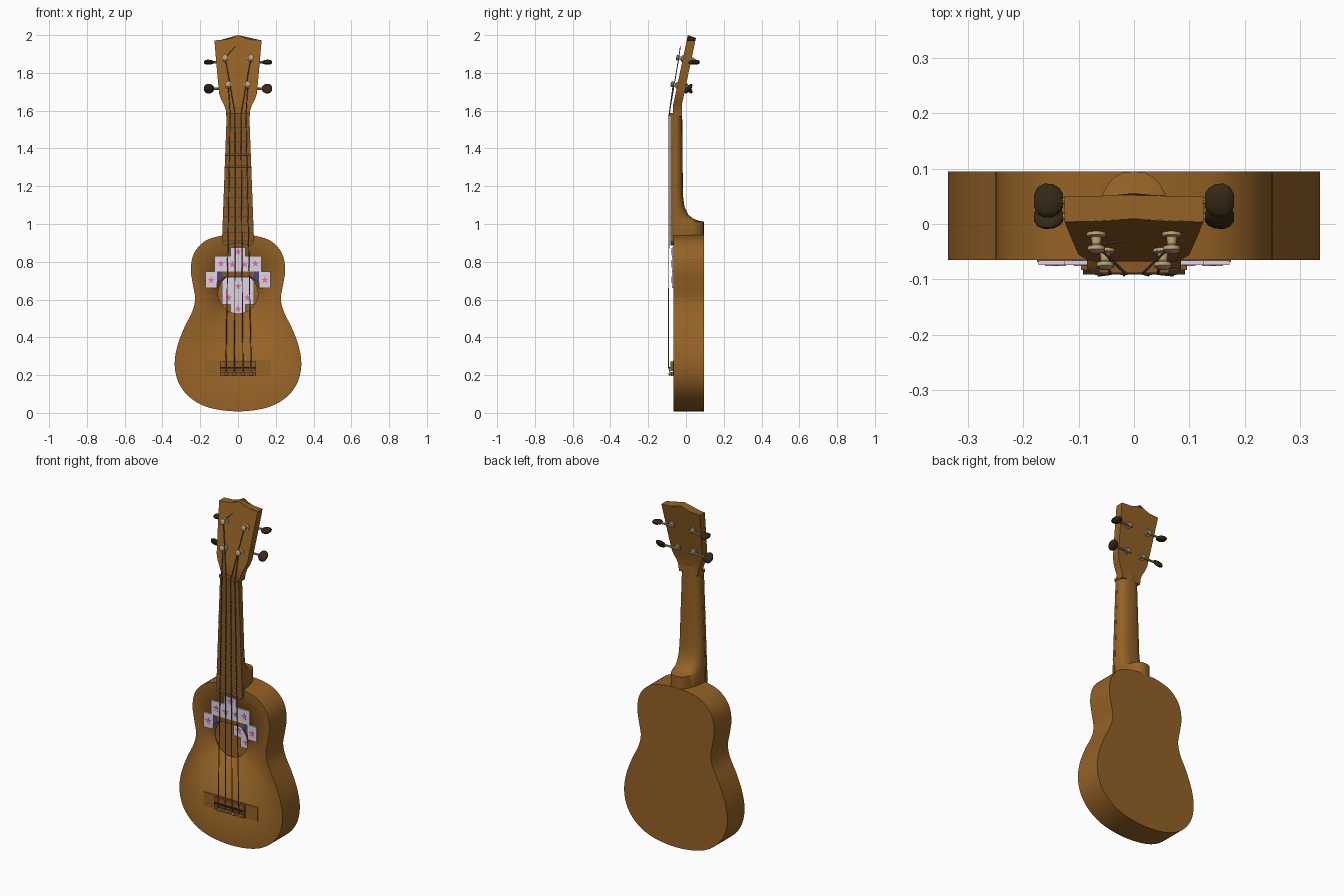
import bpy, bmesh, math
from mathutils import Vector

cube = bpy.data.objects.get("Cube")
if cube:
    bpy.data.objects.remove(cube, do_unlink=True)


def material(name, r, g, b):
    m = bpy.data.materials.new(name)
    m.use_nodes = True
    m.diffuse_color = (r, g, b, 1)
    m.node_tree.nodes["Principled BSDF"].inputs["Base Color"].default_value = (r, g, b, 1)
    return m


WOOD = material("warm wood", 0.30, 0.122, 0.019)
BOARD = material("fretboard wood", 0.25, 0.10, 0.017)
DARK = material("dark button", 0.035, 0.022, 0.008)
METAL = material("pale brass", 0.52, 0.36, 0.18)
STRING = material("string grey", 0.16, 0.14, 0.12)
TILE = material("pale lilac", 0.74, 0.66, 0.76)
PINK = material("flower pink", 0.75, 0.16, 0.40)
VIOLET = material("deep violet", 0.08, 0.05, 0.22)
made = []


def finish(name, bm, mat):
    bmesh.ops.recalc_face_normals(bm, faces=bm.faces)
    mesh = bpy.data.meshes.new(name)
    bm.to_mesh(mesh)
    bm.free()
    mesh.materials.append(mat)
    ob = bpy.data.objects.new(name, mesh)
    bpy.context.collection.objects.link(ob)
    made.append(ob)
    return ob


def loft(name, rings, mat, caps=True):
    """Join closed rings of points into a skin."""
    bm = bmesh.new()
    rows = [[bm.verts.new(p) for p in ring] for ring in rings]
    n = len(rows[0])
    for a, b in zip(rows, rows[1:]):
        for i in range(n):
            j = (i + 1) % n
            bm.faces.new((a[i], a[j], b[j], b[i]))
    if caps:
        bm.faces.new(rows[0])
        bm.faces.new(rows[-1])
    return finish(name, bm, mat)


def slab(name, outline, y0, y1, mat):
    """Extrude an (x, z) outline along y."""
    return loft(name, [[(x, y, z) for x, z in outline] for y in (y0, y1)], mat)


def box(name, x0, x1, y0, y1, z0, z1, mat):
    return slab(name, [(x0, z0), (x1, z0), (x1, z1), (x0, z1)], y0, y1, mat)


def lathe(name, start, axis, profile, mat, sides=12, flat=1.0, side=None):
    """Turn (distance, radius) pairs round an axis; flat squashes across side."""
    axis = Vector(axis).normalized()
    u = Vector(side) if side else axis.orthogonal().normalized()
    v = axis.cross(u).normalized()
    rings = []
    for d, r in profile:
        rings.append([Vector(start) + axis * d + u * (r * math.cos(t)) + v * (r * flat * math.sin(t))
                      for t in (math.tau * i / sides for i in range(sides))])
    return loft(name, rings, mat)


def rod(name, a, b, r, mat, sides=6):
    d = Vector(b) - Vector(a)
    return lathe(name, a, d, [(0, r), (d.length, r)], mat, sides)


def spline(points, steps=6):
    """Smooth closed curve through the points."""
    out, n = [], len(points)
    for i in range(n):
        p = [Vector(points[(i + k) % n]) for k in (-1, 0, 1, 2)]
        for s in range(steps):
            t = s / steps
            out.append(0.5 * (2 * p[1] + (p[2] - p[0]) * t
                              + (2 * p[0] - 5 * p[1] + 4 * p[2] - p[3]) * t ** 2
                              + (3 * p[1] - p[0] - 3 * p[2] + p[3]) * t ** 3))
    return out


# Hollow body: sound hole, top, sides and back in one skin
FRONT, BACK, HOLE_Z, HOLE_R = -0.065, 0.095, 0.632, 0.105
half = [(0.15, 0.027), (0.25, 0.078), (0.312, 0.155), (0.335, 0.25), (0.322, 0.35), (0.285, 0.45),
        (0.243, 0.535), (0.227, 0.605), (0.239, 0.68), (0.25, 0.765), (0.23, 0.85), (0.17, 0.912), (0.085, 0.938)]
outline = spline([(0, 0.008)] + half + [(0, 0.942)] + [(-x, z) for x, z in reversed(half)])
centre = Vector((0, HOLE_Z))
hole = [centre + (p - centre).normalized() * HOLE_R for p in outline]
body = loft("body", [[(p.x, y, p.y) for p in ring] for ring, y in
                     ((hole, FRONT), (outline, FRONT), (outline, BACK))], WOOD, caps=False)
bm = bmesh.new()
bm.from_mesh(body.data)
bm.faces.new(sorted([v for v in bm.verts if v.co.y > 0], key=lambda v: v.index))
bmesh.ops.recalc_face_normals(bm, faces=bm.faces)
back_face = max(bm.faces, key=lambda f: f.calc_center_median().y)
if back_face.normal.y < 0:
    bmesh.ops.reverse_faces(bm, faces=bm.faces)
bm.to_mesh(body.data)
bm.free()
wall = body.modifiers.new("wall", "SOLIDIFY")
wall.thickness, wall.offset = 0.008, -1

# Neck with rounded back, flaring into the heel
NECK_Y = -0.068
neck = [(1.62, 0.066, -0.02, 1), (1.57, 0.06, -0.02, 1), (1.35, 0.068, -0.018, 1), (1.15, 0.075, -0.016, 1),
        (1.09, 0.077, -0.008, 0.95), (1.05, 0.079, 0.012, 0.8), (1.03, 0.08, 0.035, 0.65),
        (1.018, 0.08, 0.065, 0.5), (1.012, 0.08, 0.095, 0.44), (0.93, 0.08, 0.095, 0.44)]
rings = []
for z, w, back, taper in neck:
    ring = []
    for i in range(17):
        a = math.pi * i / 16
        s = math.sin(a) ** 0.75
        x = math.copysign(abs(math.cos(a)) ** 0.75, math.cos(a)) * w
        x *= 1 if taper == 1 else 1 - 0.25 * (1 - taper) * s
        ring.append((x, NECK_Y + (back - NECK_Y) * s, z))
    rings.append(ring)
loft("neck", rings, WOOD)

# Fretboard with a shallow notched end
slab("fretboard", [(-0.06, 1.575), (-0.085, 0.905), (-0.07, 0.885), (0, 0.9), (0.07, 0.885), (0.085, 0.905),
                   (0.06, 1.575)], -0.081, -0.064, BOARD)
NUT, SADDLE = 1.58, 0.24
for n in range(1, 13):
    z = SADDLE + (NUT - SADDLE) * 2 ** (-n / 12)
    w = 0.06 + (NUT - z) * 0.037
    rod("fret", (-w, -0.081, z), (w, -0.081, z), 0.0035, METAL)
box("nut", -0.063, 0.063, -0.088, -0.06, 1.572, 1.588, BOARD)


# Tilted headstock with a crested top
def head_y(z):
    return -0.068 + 0.21 * max(0, z - 1.63)


rings = []
for z, w in ((1.57, 0.061), (1.60, 0.064), (1.63, 0.074), (1.66, 0.09), (1.69, 0.1), (1.83, 0.113), (1.97, 0.125)):
    cols = [(u / 4, [0.03, 0.015, 0.006, 0.004, 0.002][abs(u)] if z > 1.9 else 0) for u in range(-4, 5)]
    front = [(u * w, head_y(z + c), z + c) for u, c in cols]
    rings.append(front + [(x, y + 0.046, zz) for x, y, zz in reversed(front)])
loft("headstock", rings, WOOD)

# Tuners: post, collar, gear housing, shaft and button
normal = Vector((0, -1, 0.21)).normalized()
posts = []
for sx in (-1, 1):
    for x, z, turn in ((0.052, 1.735, 0.9), (0.068, 1.875, 0.1)):
        base = Vector((sx * x, head_y(z), z))
        lathe("tuner_post", base - normal * 0.052, normal,
              [(0, 0.008), (0.05, 0.008), (0.05, 0.018), (0.058, 0.018), (0.06, 0.010), (0.073, 0.008),
               (0.077, 0.016), (0.084, 0.016), (0.088, 0.010)], METAL)
        gear = base - normal * 0.06
        lathe("tuner_gear", gear + normal * 0.012, -normal,
              [(0, 0.02), (0.006, 0.02), (0.006, 0.013), (0.018, 0.013)], METAL)
        axle = gear + Vector((0, 0, -0.006))
        rod("tuner_shaft", axle - Vector((sx * 0.02, 0, 0)), axle + Vector((sx * (0.138 - x), 0, 0)), 0.006, METAL, 8)
        wide = (0, math.cos(turn * sx), math.sin(turn * sx))
        start = axle + Vector((sx * (0.128 - x), 0, 0))
        lathe("tuner_button", start, (sx, 0, 0),
              [(0, 0.012), (0.006, 0.022), (0.018, 0.03), (0.034, 0.031), (0.046, 0.024), (0.052, 0.012)],
              DARK, 16, 0.42, wide)
        posts.append(base + normal * 0.022)

# Bridge: thin plate, raised block, saddle and tie bar
box("bridge_plate", -0.175, 0.175, -0.069, -0.063, 0.195, 0.277, WOOD)
box("bridge_block", -0.096, 0.096, -0.083, -0.063, 0.222, 0.272, BOARD)
box("bridge_tie_bar", -0.096, 0.096, -0.08, -0.063, 0.196, 0.216, BOARD)
box("saddle", -0.092, 0.092, -0.091, -0.08, 0.236, 0.244, DARK)

# Strings run from tie bar over saddle and nut to the posts
for x, nut_x, post in ((-0.064, -0.042, posts[0]), (-0.018, -0.015, posts[1]),
                       (0.026, 0.015, posts[3]), (0.07, 0.042, posts[2])):
    path = [(x, -0.08, 0.206), (x, -0.0925, SADDLE), (nut_x, -0.0895, NUT), post]
    for a, b in zip(path, path[1:]):
        rod("string", a, b, 0.0025, STRING)
    lathe("string_knot", (x, -0.092, 0.206), (0, 1, 0), [(0, 0.006), (0.005, 0.009), (0.014, 0.009)], METAL, 8)
rod("string_tail", posts[1], (-0.015, -0.03, 1.94), 0.002, STRING)

# Stepped tile decoration round the upper sound hole
for x0, x1, z0, z1 in ((-0.04, 0.04, 0.83, 0.876), (-0.125, 0.125, 0.748, 0.83),
                       (-0.172, -0.112, 0.662, 0.748), (0.112, 0.172, 0.662, 0.748)):
    box("tile", x0, x1, -0.074, -0.066, z0, z1, TILE)
box("rosette_band", -0.085, 0.085, -0.072, -0.064, 0.722, 0.748, BOARD)
for s in (-1, 1):
    slab("violet_corner", [(s * 0.112, 0.748), (s * 0.085, 0.748), (s * 0.06, 0.722), (s * 0.112, 0.69)],
         -0.07, -0.065, VIOLET)

# Matching tiles on the inside of the back
for x0, x1, z0 in ((-0.085, 0.085, 0.575), (-0.04, 0.04, 0.52)):
    box("inner_tile", x0, x1, 0.078, 0.086, z0, 0.72 if z0 > 0.55 else 0.575, TILE)


def flower(x, y, z, r=0.02):
    star = [(x + r * k * math.sin(i * math.pi / 5), z + r * k * math.cos(i * math.pi / 5))
            for i in range(10) for k in ((1, 0.4)[i % 2],)]
    slab("flower", star, y - 0.0015, y, PINK)


for x, z in ((0, 0.853), (-0.09, 0.79), (-0.03, 0.785), (0.035, 0.785), (0.092, 0.79), (-0.142, 0.703), (0.142, 0.703)):
    flower(x, -0.074, z)
for x, z in ((-0.05, 0.61), (0.05, 0.61), (0, 0.67), (0, 0.55)):
    flower(x, 0.078, z)

# Smooth rounded parts, keep edges crisp
bpy.ops.object.select_all(action="DESELECT")
for ob in made:
    ob.select_set(True)
bpy.context.view_layer.objects.active = body
bpy.ops.object.shade_smooth_by_angle(angle=math.radians(35))
